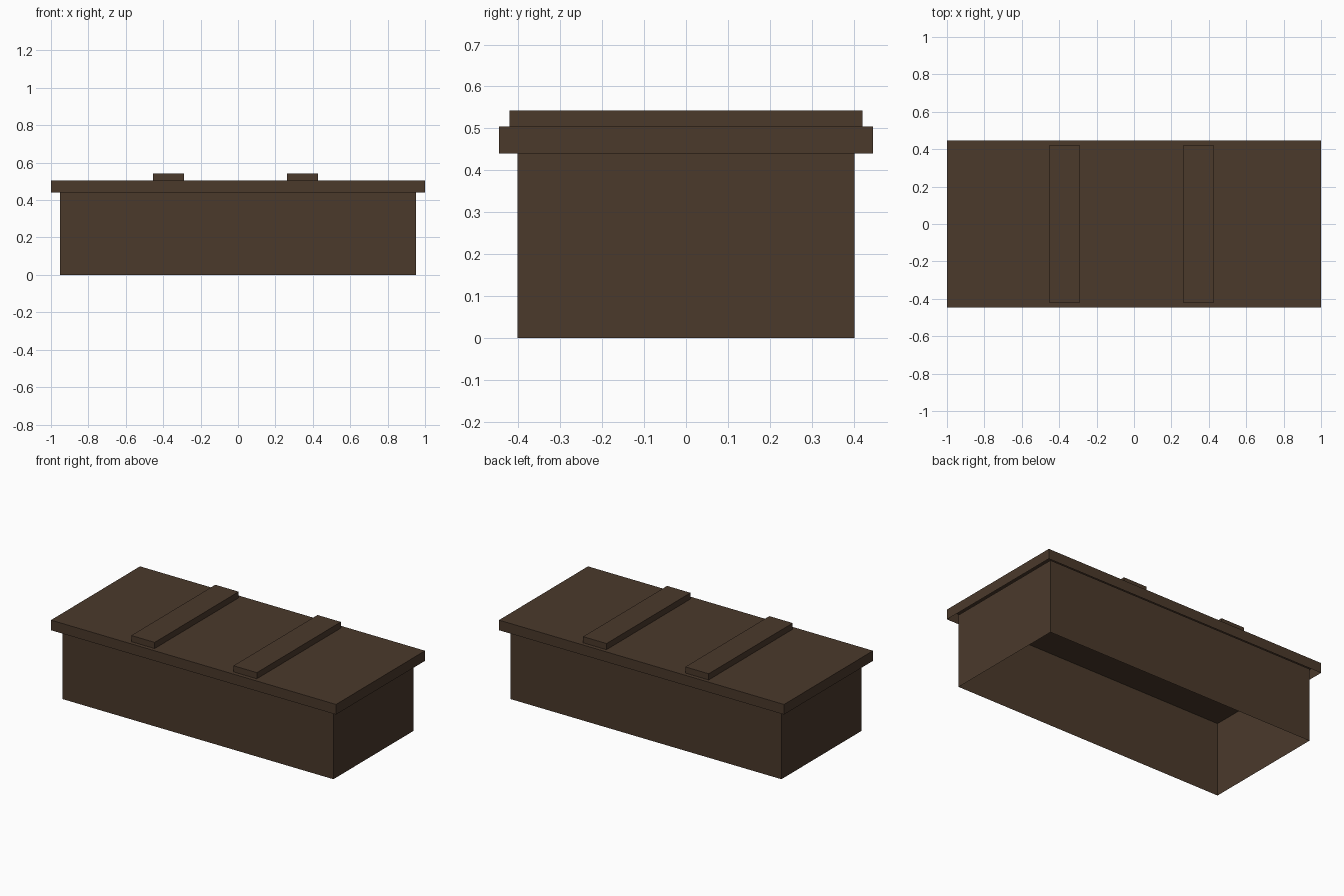
import bpy, bmesh
from mathutils import Matrix, Vector

if "Cube" in bpy.data.objects:
    bpy.data.objects.remove(bpy.data.objects["Cube"])

wood = bpy.data.materials.new("dark_brown_wood")
wood.diffuse_color = (0.069, 0.041, 0.024, 1)
wood.use_nodes = True
wood.node_tree.nodes["Principled BSDF"].inputs["Base Color"].default_value = wood.diffuse_color


def open_box(name, lo, hi):
    """Thin box between two corners, without its underside."""
    lo, hi = Vector(lo), Vector(hi)
    bm = bmesh.new()
    bmesh.ops.create_cube(bm, size=1, matrix=Matrix.Translation((lo + hi) / 2)
                          @ Matrix.Diagonal((*(hi - lo), 1)))
    bm.normal_update()
    under = [f for f in bm.faces if f.normal.z < -0.5]
    bmesh.ops.delete(bm, geom=under, context='FACES_ONLY')
    mesh = bpy.data.meshes.new(name)
    bm.to_mesh(mesh)
    bm.free()
    mesh.materials.append(wood)
    ob = bpy.data.objects.new(name, mesh)
    bpy.context.collection.objects.link(ob)
    return ob


# Body, open underneath, its top reaching up inside the lid
open_box("crate_body", (-0.951, -0.402, 0), (0.951, 0.402, 0.467))

# Overhanging lid, a hollow shell over the body
open_box("lid", (-1, -0.446, 0.44), (1, 0.446, 0.504))

# Two cross battens on the lid
for side, x0, x1 in (("left", -0.454, -0.29), ("right", 0.263, 0.427)):
    open_box(side + "_batten", (x0, -0.421, 0.504), (x1, 0.421, 0.543))
